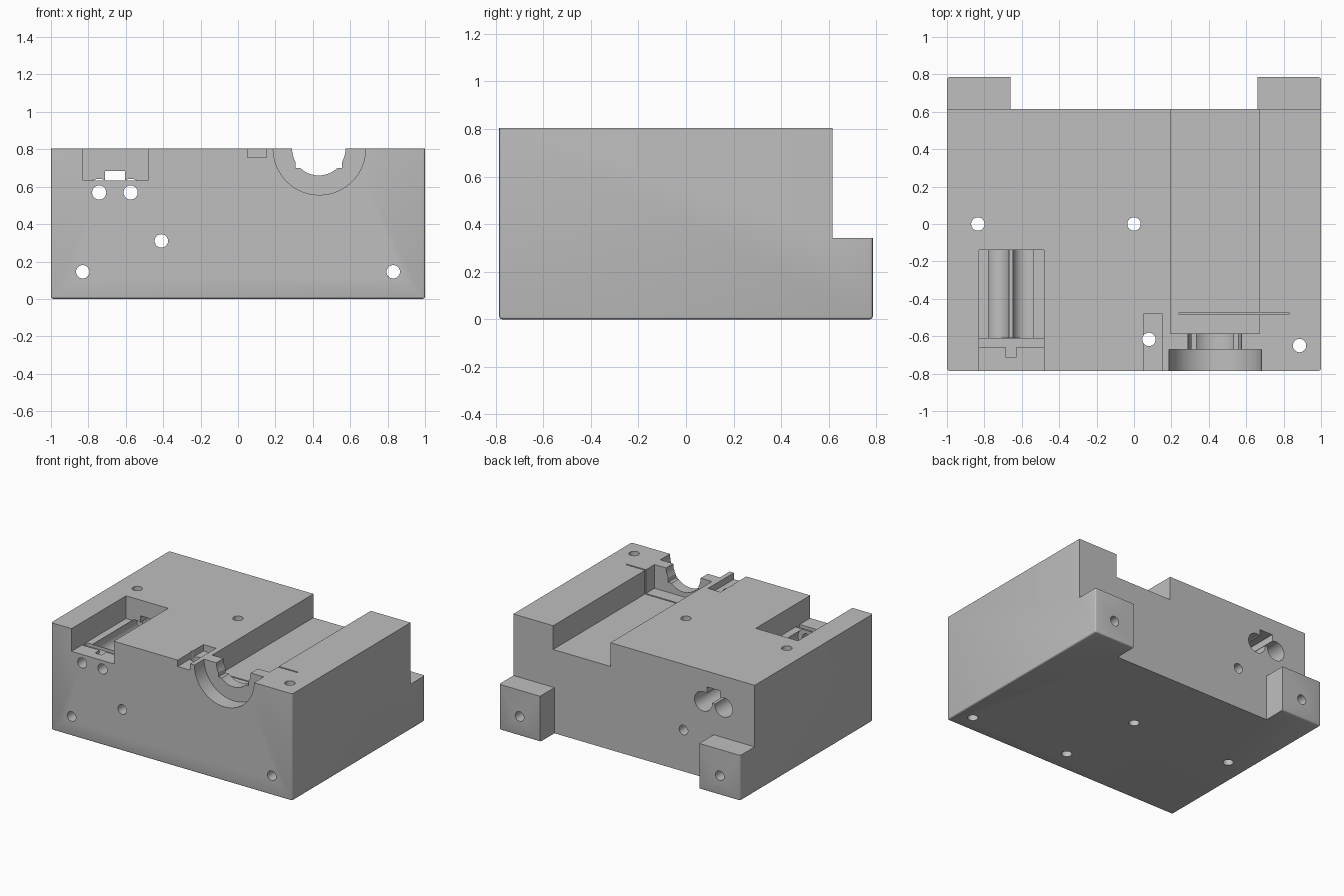
import bpy
import math

cube = bpy.data.objects.get("Cube")
if cube:
    bpy.data.objects.remove(cube, do_unlink=True)

grey = bpy.data.materials.new("plain grey")
grey.use_nodes = True
colour = (0.52, 0.52, 0.52, 1)
grey.diffuse_color = colour
grey.node_tree.nodes["Principled BSDF"].inputs["Base Color"].default_value = colour


def box(name, x, y, z):
    bpy.ops.mesh.primitive_cube_add(
        size=1, location=[(a + b) / 2 for a, b in (x, y, z)])
    ob = bpy.context.object
    ob.name = name
    ob.scale = [b - a for a, b in (x, y, z)]
    bpy.ops.object.transform_apply(location=True, rotation=True, scale=True)
    return ob


def bore_y(name, x, z, radius, y0=-1, y1=1, sides=32):
    bpy.ops.mesh.primitive_cylinder_add(
        vertices=sides, radius=radius, depth=y1 - y0,
        location=(x, (y0 + y1) / 2, z), rotation=(math.pi / 2, 0, 0))
    bpy.context.object.name = name
    return bpy.context.object


def bore_z(name, x, y, radius):
    bpy.ops.mesh.primitive_cylinder_add(
        vertices=24, radius=radius, depth=2, location=(x, y, 0.5))
    bpy.context.object.name = name
    return bpy.context.object


# Main block with softened base and corner edges
housing = box("housing_block", (-1, 1), (-0.785, 0.785), (0, 0.803))
weights = housing.data.attributes.new("bevel_weight_edge", "FLOAT", "EDGE")
for edge in housing.data.edges:
    ends = [housing.data.vertices[i].co for i in edge.vertices]
    weights.data[edge.index].value = float(min(v.z for v in ends) < 0.1)
bevel = housing.modifiers.new("soft_edges", "BEVEL")
bevel.limit_method = "WEIGHT"
bevel.width = 0.013
bevel.segments = 3


def carve(cutter):
    cutter.hide_render = True
    mod = housing.modifiers.new(cutter.name, "BOOLEAN")
    mod.operation = "DIFFERENCE"
    mod.solver = "EXACT"
    mod.object = cutter
    bpy.context.view_layer.objects.active = housing
    for m in [m.name for m in housing.modifiers]:
        bpy.ops.object.modifier_apply(modifier=m)
    bpy.data.objects.remove(cutter, do_unlink=True)


# Rear step leaving two low feet
carve(box("rear_step", (-2, 2), (0.615, 1), (0.342, 1)))
carve(box("foot_gap", (-0.66, 0.66), (0.615, 1), (-1, 0.5)))

# Long open channel with its round front mouth
carve(box("channel", (0.195, 0.67), (-0.585, 0.7), (0.625, 1)))
carve(bore_y("mouth_recess", 0.435, 0.803, 0.247, -1, -0.67, 64))
carve(bore_y("mouth_bore", 0.432, 0.803, 0.143, -0.75, -0.5, 48))
for side in (-1, 1):
    x = 0.432 + side * 0.11
    carve(box("mouth_notch", (x - 0.015, x + 0.015), (-0.75, -0.5), (0.7, 0.78)))
carve(box("thin_slot", (0.24, 0.83), (-0.483, -0.473), (0.6, 1)))

# Side pocket with a double bore running out through the back
carve(box("pocket", (-0.83, -0.48), (-1, -0.14), (0.633, 1)))
carve(box("pocket_groove", (-0.8295, -0.4805), (-0.66, -0.612), (0.61, 0.7)))
carve(box("pocket_tab", (-0.685, -0.63), (-0.715, -0.64), (0.612, 0.7)))
for x in (-0.742, -0.574):
    carve(bore_y("double_bore", x, 0.569, 0.073, -0.61, 0.7, 40))
    carve(bore_y("front_bore", x, 0.569, 0.038, -1, -0.4, 24))
carve(box("bore_bridge", (-0.711, -0.603), (-0.608, 0.71), (0.575, 0.685)))

# Small front notch
carve(box("front_notch", (0.05, 0.153), (-1, -0.48), (0.755, 1)))

# Screw holes
for x, z in ((-0.83, 0.145), (0.83, 0.145), (-0.41, 0.31)):
    carve(bore_y("long_hole", x, z, 0.036, sides=24))
for x, y in ((-0.835, 0), (0, 0), (0.885, -0.65), (0.08, -0.617)):
    carve(bore_z("upright_hole", x, y, 0.036))

# Finish
housing.data.materials.clear()
housing.data.materials.append(grey)
for face in housing.data.polygons:
    face.material_index = 0
bpy.ops.object.select_all(action="DESELECT")
housing.select_set(True)
bpy.context.view_layer.objects.active = housing
bpy.ops.object.shade_smooth_by_angle(angle=math.radians(25))
